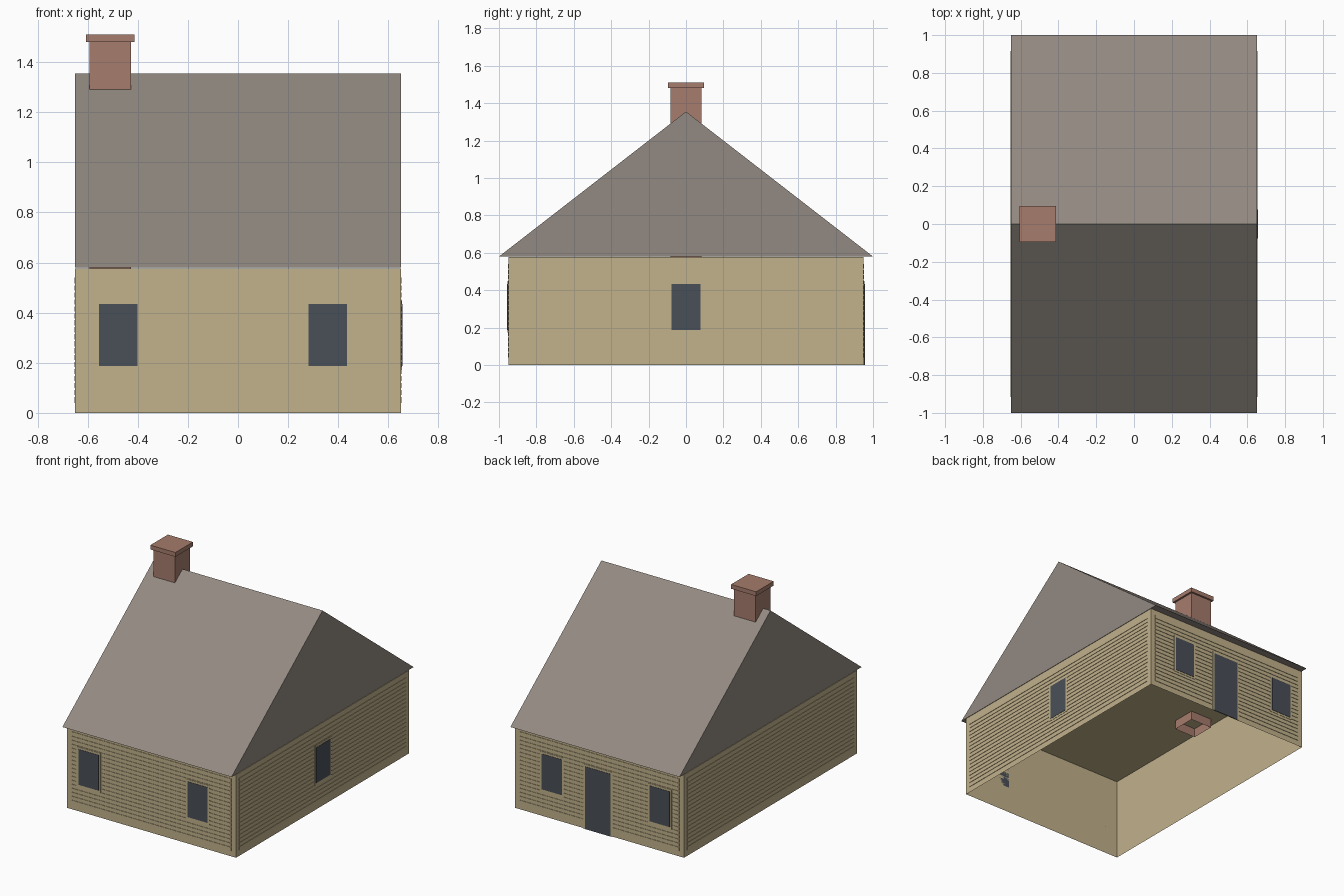
import bpy, bmesh
from mathutils import Matrix
from math import pi

if "Cube" in bpy.data.objects:
    bpy.data.objects.remove(bpy.data.objects["Cube"])


def material(name, rgb):
    m = bpy.data.materials.new(name)
    m.use_nodes = True
    color = [(c / 255 / 12.92 if c < 11 else ((c / 255 + 0.055) / 1.055) ** 2.4) for c in rgb] + [1]
    m.diffuse_color = color
    bsdf = m.node_tree.nodes["Principled BSDF"]
    bsdf.inputs["Base Color"].default_value = color
    bsdf.inputs["Roughness"].default_value = 0.9
    return m


CREAM = material("cream_siding", (194, 178, 140))
SHINGLE = material("grey_brown_roof", (146, 137, 129))
BRICK = material("faded_brick", (166, 124, 108))
GLASS = material("dark_slate", (74, 80, 88))


def finish(name, bm, mat):
    mesh = bpy.data.meshes.new(name)
    bm.to_mesh(mesh)
    bm.free()
    mesh.materials.append(mat)
    obj = bpy.data.objects.new(name, mesh)
    bpy.context.collection.objects.link(obj)
    return obj


def add_box(bm, lo, hi, open_bottom=False):
    size = [b - a for a, b in zip(lo, hi)]
    mid = [(a + b) / 2 for a, b in zip(lo, hi)]
    mat = Matrix.Translation(mid) @ Matrix.Diagonal((*size, 1))
    verts = bmesh.ops.create_cube(bm, size=1, matrix=mat)["verts"]
    if open_bottom:
        low = [f for f in bm.faces if f.normal.z < -0.9]
        bmesh.ops.delete(bm, geom=low, context="FACES_ONLY")
    return verts


def box(name, lo, hi, mat, open_bottom=False):
    bm = bmesh.new()
    add_box(bm, lo, hi)
    if open_bottom:
        bm.normal_update()
        low = [f for f in bm.faces if f.normal.z < -0.9]
        bmesh.ops.delete(bm, geom=low, context="FACES_ONLY")
    return finish(name, bm, mat)


W, D, H, RIDGE = 0.65, 0.95, 0.58, 1.355

# Shell, open underneath, with a flat ceiling
box("walls", (-W, -D, 0), (W, D, H - 0.003), CREAM, True)

# Gabled roof prism
bm = bmesh.new()
ends = [[bm.verts.new((x, y, z)) for y, z in ((-1, H), (1, H), (0, RIDGE))] for x in (-W, W)]
bm.faces.new(ends[0])
bm.faces.new(ends[1])
for i in range(3):
    j = (i + 1) % 3
    bm.faces.new((ends[0][i], ends[0][j], ends[1][j], ends[1][i]))
bmesh.ops.recalc_face_normals(bm, faces=bm.faces)
finish("roof", bm, SHINGLE)

# Chimney
box("chimney_stack", (-0.593, -0.083, 0.514), (-0.427, 0.083, 1.48), BRICK, True)
box("chimney_cap", (-0.606, -0.096, 1.48), (-0.414, 0.096, 1.51), BRICK)


# Wall parts are laid out facing the front, then turned to their side
def place(obj, turn, distance):
    obj.data.transform(Matrix.Rotation(turn, 4, "Z") @ Matrix.Translation((0, -distance, 0)))


def siding(name, half, turn, distance):
    bm = bmesh.new()
    rows, low, high, gap = 18, 0.04, 0.54, 0.007
    pitch = (high - low) / rows
    for i in range(rows):
        z = low + i * pitch
        add_box(bm, (-half, -0.003, z + (gap / 2 if i else 0)),
                (half, 0, z + pitch - (gap / 2 if i < rows - 1 else 0)))
    place(finish(name, bm, CREAM), turn, distance)


def opening(name, x, half, low, high, turn, distance, trim=0.014):
    base = low - trim if low > 0 else 0
    frame = box(name + "_frame", (x - half - trim, -0.005, base), (x + half + trim, 0, high + trim), CREAM)
    pane = box(name + "_panel", (x - half, -0.007, low), (x + half, 0, high), GLASS)
    place(frame, turn, distance)
    place(pane, turn, distance)


# Horizontal boards on all four sides
for side, half, turn, distance in (("front", W, 0, D), ("left", D, pi / 2, W),
                                   ("back", W, pi, D), ("right", D, -pi / 2, W)):
    siding(side + "_siding", half - 0.035, turn, distance)

# Windows and door
for side, x, turn, distance in (("front_right", -0.478, 0, D), ("front_left", 0.358, 0, D),
                                ("back_left", -0.362, pi, D), ("back_right", 0.468, pi, D),
                                ("left", 0, pi / 2, W)):
    opening(side + "_window", x, 0.077, 0.187, 0.434, turn, distance)
opening("back_door", -0.01, 0.098, 0, 0.434, pi, D)
